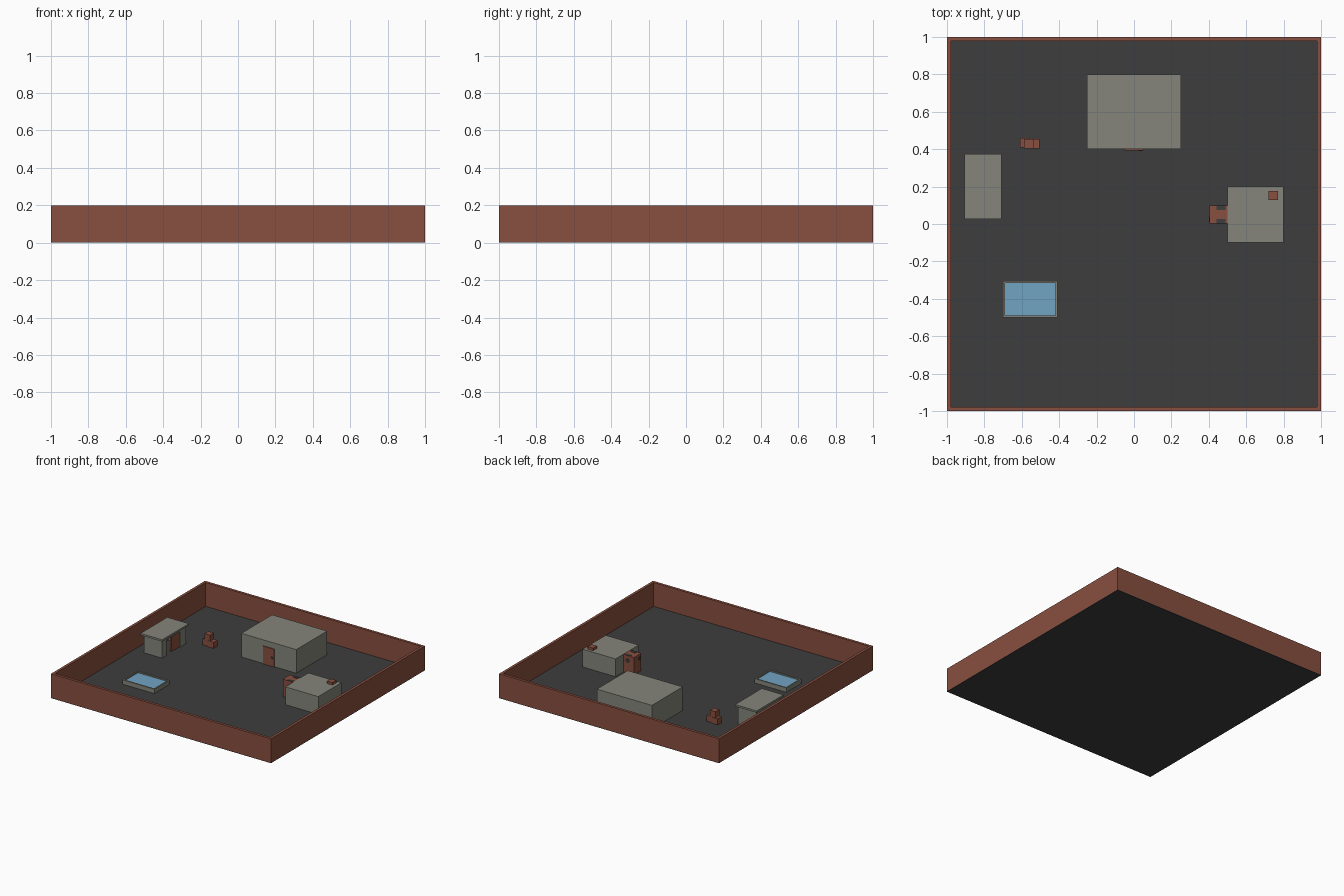
import bpy
from math import radians
from mathutils import Matrix

old = bpy.data.objects.get("Cube")
if old:
    bpy.data.objects.remove(old)


def material(name, rgb):
    m = bpy.data.materials.new(name)
    m.use_nodes = True
    m.diffuse_color = (*rgb, 1)
    m.node_tree.nodes["Principled BSDF"].inputs["Base Color"].default_value = (*rgb, 1)
    return m


BRICK = material("brick red", (0.25, 0.078, 0.05))
STONE = material("pale stone", (0.235, 0.235, 0.2))
ASPHALT = material("dark asphalt", (0.047, 0.047, 0.047))
WATER = material("pool blue", (0.165, 0.37, 0.54))


def box(name, x, y, z, mat):
    """Box from (min, max) pairs along each axis."""
    bpy.ops.mesh.primitive_cube_add(size=1)
    ob = bpy.context.object
    ob.name = name
    spans = (x, y, z)
    centre = [(a + b) / 2 for a, b in spans]
    size = [b - a for a, b in spans]
    ob.data.transform(Matrix.Translation(centre) @ Matrix.Diagonal((*size, 1)))
    ob.data.materials.append(mat)
    return ob


def disc(name, centre, radius, rotation, mat):
    """Thin round plate facing along its rotated z axis."""
    bpy.ops.mesh.primitive_cylinder_add(vertices=16, radius=radius, depth=0.004,
                                        location=centre, rotation=rotation)
    ob = bpy.context.object
    ob.name = name
    ob.data.materials.append(mat)
    return ob


# Yard and its boundary walls
FLOOR = 0.004
T = 0.022
box("yard_floor", (-1, 1), (-1, 1), (0, FLOOR), ASPHALT)
for label, s in (("left", 1), ("right", -1)):
    box(f"{label}_wall", sorted((s, s * (1 - T))), (-1, 1), (FLOOR, 0.2), BRICK)
for label, s in (("back", 1), ("front", -1)):
    box(f"{label}_wall", (T - 1, 1 - T), sorted((s, s * (1 - T))), (FLOOR, 0.2), BRICK)

# Main building with door and knob
box("main_building", (-0.25, 0.25), (0.4, 0.8), (FLOOR, 0.198), STONE)
box("main_door", (-0.05, 0.05), (0.393, 0.4), (FLOOR, 0.15), BRICK)
disc("main_door_knob", (0.033, 0.392, 0.075), 0.01, (radians(90), 0, 0), ASPHALT)

# Side building with roof vent and entrance booth
box("side_building", (0.5, 0.8), (-0.1, 0.2), (FLOOR, 0.15), STONE)
box("roof_vent", (0.72, 0.77), (0.127, 0.177), (0.15, 0.17), BRICK)
box("entrance_booth", (0.404, 0.5), (0.004, 0.098), (FLOOR, 0.148), BRICK)
for label, y in (("front", (0.004, 0.028)), ("back", (0.074, 0.098))):
    box(f"booth_{label}_top_panel", (0.442, 0.488), y, (0.147, 0.15), ASPHALT)
for label, y in (("front", 0.004), ("back", 0.098)):
    disc(f"booth_{label}_window", (0.465, y, 0.107), 0.018, (radians(90), 0, 0), ASPHALT)
disc("booth_side_window", (0.404, 0.025, 0.112), 0.015, (0, radians(90), 0), ASPHALT)

# Shed: hollow walls, open doorway, door leaf and overhanging roof
X0, X1, Y0, Y1, TOP, W = -0.888, -0.722, 0.045, 0.355, 0.15, 0.02
box("shed_rear_wall", (X0, X0 + W), (Y0, Y1), (FLOOR, TOP), STONE)
box("shed_front_side_wall", (X0 + W, X1), (Y0, Y0 + W), (FLOOR, TOP), STONE)
box("shed_back_side_wall", (X0 + W, X1), (Y1 - W, Y1), (FLOOR, TOP), STONE)
box("shed_door_post", (X1 - W, X1), (Y0 + W, 0.1), (FLOOR, TOP), STONE)
box("shed_door_jamb", (X1 - W, X1), (0.28, Y1 - W), (FLOOR, TOP), STONE)
box("shed_lintel", (X1 - W, X1), (0.1, 0.28), (0.13, TOP), STONE)
box("shed_door", (X1 - W, X1 - 0.008), (0.18, 0.28), (FLOOR, 0.13), BRICK)
box("shed_roof", (-0.905, -0.708), (0.027, 0.374), (TOP, 0.165), STONE)

# Pool: stone rim around water
PX, PY, R, H = (-0.7, -0.41), (-0.5, -0.304), 0.011, 0.04
for label, y in (("front", (PY[0], PY[0] + R)), ("back", (PY[1] - R, PY[1]))):
    box(f"pool_{label}_rim", PX, y, (FLOOR, H), STONE)
for label, x in (("right", (PX[0], PX[0] + R)), ("left", (PX[1] - R, PX[1]))):
    box(f"pool_{label}_rim", x, (PY[0] + R, PY[1] - R), (FLOOR, H), STONE)
box("pool_water", (PX[0] + R, PX[1] - R), (PY[0] + R, PY[1] - R), (FLOOR, 0.03), WATER)

# Stack of crates
for label, x, y, z in (("right", -0.61, 0.41, FLOOR), ("left", -0.555, 0.404, FLOOR),
                       ("top", -0.587, 0.405, 0.054)):
    box(f"{label}_crate", (x, x + 0.05), (y, y + 0.05), (z, z + 0.05), BRICK)
